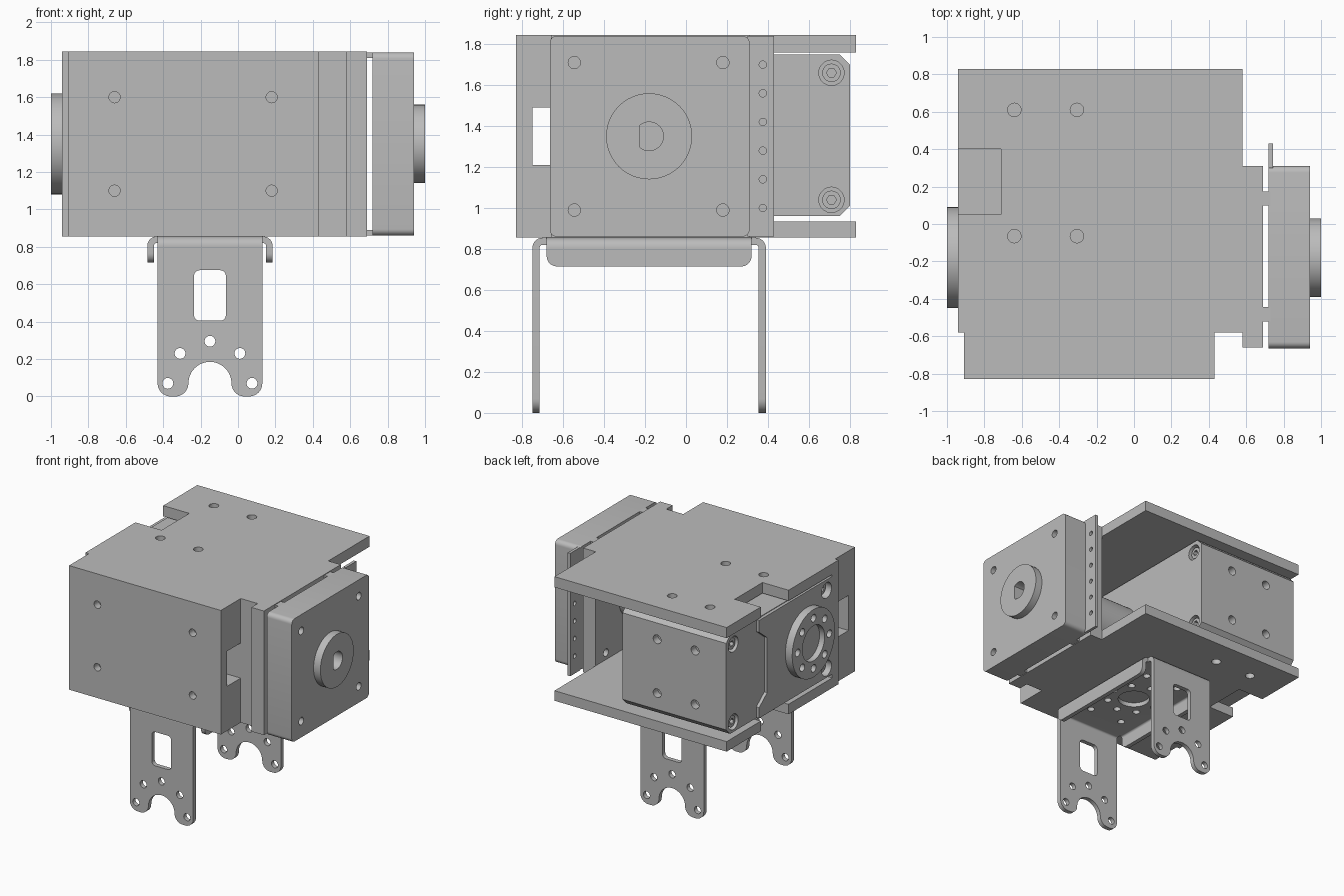
import bpy, bmesh
from math import cos, sin, radians

if "Cube" in bpy.data.objects:
    bpy.data.objects.remove(bpy.data.objects["Cube"])

grey = bpy.data.materials.new("plain_grey")
grey.use_nodes = True
COLOUR = (0.5, 0.5, 0.5, 1)
grey.diffuse_color = COLOUR
grey.node_tree.nodes["Principled BSDF"].inputs["Base Color"].default_value = COLOUR


# Outline helpers
def arc(u, v, r, a0, a1, n=8):
    angles = [radians(a0 + (a1 - a0) * i / n) for i in range(n + 1)]
    return [(u + r * cos(a), v + r * sin(a)) for a in angles]


def circle(u, v, r, n=32):
    return arc(u, v, r, 0, 360, n)[:-1]


def rect(u0, v0, u1, v1):
    return [(u0, v0), (u1, v0), (u1, v1), (u0, v1)]


def rounded(u0, v0, u1, v1, r, n=6):
    return (arc(u1 - r, v1 - r, r, 0, 90, n) + arc(u0 + r, v1 - r, r, 90, 180, n)
            + arc(u0 + r, v0 + r, r, 180, 270, n) + arc(u1 - r, v0 + r, r, 270, 360, n))


def channel(u0, u1, low, top, t, r):
    """Bent sheet: an upside-down U with rounded bends."""
    outer = [(u1, low)] + arc(u1 - r, top - r, r, 0, 90) + arc(u0 + r, top - r, r, 90, 180) + [(u0, low)]
    k = r - t
    inner = [(u0 + t, low)] + arc(u0 + r, top - r, k, 180, 90) + arc(u1 - r, top - r, k, 90, 0) + [(u1 - t, low)]
    return outer + inner


# Solid helpers: every solid is (outline, axis, start, end)
def to_mesh(name, solids):
    bm = bmesh.new()
    for outline, axis, a, b in solids:
        place = {"x": lambda u, v, t: (t, u, v),
                 "y": lambda u, v, t: (u, t, v),
                 "z": lambda u, v, t: (u, v, t)}[axis]
        lo = [bm.verts.new(place(u, v, a)) for u, v in outline]
        hi = [bm.verts.new(place(u, v, b)) for u, v in outline]
        bm.faces.new(lo)
        bm.faces.new(hi)
        for i in range(len(lo)):
            j = (i + 1) % len(lo)
            bm.faces.new((lo[i], lo[j], hi[j], hi[i]))
    bmesh.ops.recalc_face_normals(bm, faces=bm.faces)
    mesh = bpy.data.meshes.new(name)
    bm.to_mesh(mesh)
    bm.free()
    return mesh


def part(name, solids, cuts=(), bevel=0):
    ob = bpy.data.objects.new(name, to_mesh(name, solids))
    bpy.context.collection.objects.link(ob)
    cutter = None
    if bevel:
        mod = ob.modifiers.new("edge", "BEVEL")
        mod.width, mod.segments, mod.limit_method = bevel, 3, "ANGLE"
    if cuts:
        cutter = bpy.data.objects.new("cutter", to_mesh("cutter", cuts))
        bpy.context.collection.objects.link(cutter)
        mod = ob.modifiers.new("holes", "BOOLEAN")
        mod.object, mod.operation, mod.solver = cutter, "DIFFERENCE", "EXACT"
    if ob.modifiers:
        graph = bpy.context.evaluated_depsgraph_get()
        mesh = bpy.data.meshes.new_from_object(ob.evaluated_get(graph))
        ob.modifiers.clear()
        ob.data = mesh
    if cutter:
        bpy.data.objects.remove(cutter)
    ob.data.materials.clear()
    ob.data.materials.append(grey)
    for p in ob.data.polygons:
        p.use_smooth = True
    ob.data.set_sharp_from_angle(angle=radians(30))
    return ob


def holes(us, vs, r, axis, a, b):
    return [(circle(u, v, r, 20), axis, a, b) for u in us for v in vs]


LOW, TOP = 0.855, 1.845
AY, AZ = -0.18, 1.35      # main axis
BX = -0.15                # bracket centre

# Top and bottom plates, notched on one side
plate = [(-0.94, -0.58), (0.58, -0.58), (0.58, 0.83), (-0.94, 0.83),
         (-0.94, 0.4), (-0.71, 0.4), (-0.71, 0.05), (-0.94, 0.05)]
for name, z0, z1 in (("top_plate", 1.76, TOP), ("bottom_plate", LOW, 0.935)):
    part(name, [(plate, "z", z0, z1)],
         holes((-0.64, -0.305), (-0.065, 0.61), 0.036, "z", z0 - 0.1, z1 + 0.1))

# Front housing with a cable slot running through it
part("front_housing", [(rect(-0.91, LOW, 0.43, TOP), "y", -0.83, -0.58)],
     holes((-0.66, 0.18), (1.1, 1.6), 0.03, "y", -0.9, -0.77)
     + [(rect(-0.75, 1.21, -0.5, 1.49), "x", -1, 0.6)])
part("front_wall", [(rect(-0.94, LOW, 0.58, TOP), "y", -0.58, -0.5)])
part("side_wall", [(rect(-0.66, LOW, 0.31, TOP), "x", 0.58, 0.69)],
     holes((-0.545, 0.18), (0.99, 1.71), 0.03, "x", 0.5, 0.64))

# Side motor: spacers, body, drive disc and mounting strip
for y in (-0.52, 0.1):
    for z in (0.86, 1.81):
        part("spacer_tab", [(rect(y, z, y + 0.075, z + 0.03), "x", 0.68, 0.73)])
d_hole = (arc(AY, AZ, 0.07, -130, 130, 24), "x", 0.85, 1.1)
part("motor_body", [(rounded(-0.665, 0.86, 0.31, 1.84, 0.035), "x", 0.72, 0.94)],
     holes((-0.545, 0.18), (0.99, 1.71), 0.03, "x", 0.86, 1) + [d_hole])
part("drive_disc", [(circle(AY, AZ, 0.21, 48), "x", 0.93, 1)], [d_hole])
part("mounting_strip", [(rect(0.3, 0.86, 0.43, 1.84), "x", 0.72, 0.743)],
     holes((0.375,), [1 + 0.14 * i for i in range(6)], 0.018, "x", 0.6, 0.9))

# Servo with chamfered back corners, screw pockets and side holes
c = 0.05
servo = [(-0.5, 0.96), (0.8 - c, 0.96), (0.8, 0.96 + c), (0.8, 1.75 - c), (0.8 - c, 1.75), (-0.5, 1.75)]
screws = (-0.43, 0.71)
heights = (1.04, 1.66)
part("servo_body", [(servo, "x", -0.915, 0)],
     holes(screws, heights, 0.062, "x", -1, -0.86) + holes(screws, heights, 0.062, "x", -0.05, 0.1)
     + holes((-0.64, -0.305), (1.14, 1.57), 0.035, "y", 0.74, 0.9))
for y in screws:
    for z in heights:
        for x0, x1 in ((-0.9, -0.84), (-0.07, -0.015)):
            part("servo_screw", [(circle(y, z, 0.045, 20), "x", x0, x1)],
                 [(circle(y, z, 0.024, 6), "x", x0 - 0.03 if x0 < -0.5 else x1 - 0.03,
                   x0 + 0.03 if x0 < -0.5 else x1 + 0.03)])
cover = [(-0.5, 0.965), (0.42, 0.965), (0.42, 1.05), (0.32, 1.13), (0.32, 1.57),
         (0.42, 1.65), (0.42, 1.745), (-0.5, 1.745)]
part("servo_cover", [(cover, "x", -0.94, -0.91)],
     holes((-0.43,), heights, 0.062, "x", -1, -0.8))
ring = [(circle(AY + u, AZ + v, 0.03, 16), "x", -1.1, -0.96) for u, v in circle(0, 0, 0.2, 8)]
part("servo_horn", [(circle(AY, AZ, 0.27, 48), "x", -1, -0.93)],
     ring + [(circle(AY, AZ, 0.14), "x", -1.1, -0.955)])
part("servo_shaft", [(circle(AY, AZ, 0.2, 48), "x", -0.01, 0.59)])

# Bracket underneath: bent sheet with two legs and two side flanges
T = 0.035
base_holes = ([(circle(BX, AY, 0.12), "z", 0.7, 0.9)]
              + [(circle(BX + u, AY + v, 0.028, 16), "z", 0.7, 0.9) for u, v in circle(0, 0, 0.2, 8)]
              + holes((BX - 0.15, BX + 0.15), (AY - 0.33, AY + 0.33), 0.028, "z", 0.7, 0.9))
part("bracket_base", [(channel(-0.75, 0.39, 0.8, LOW, T, 0.05), "x", -0.43, 0.13)], base_holes)
part("bracket_fold", [(channel(-0.485, 0.185, 0.8, LOW, T, 0.05), "y", -0.68, 0.32)], base_holes)

flange = ([(0.32, 0.8), (-0.68, 0.8)] + arc(-0.63, 0.765, 0.05, 180, 270)
          + arc(0.27, 0.765, 0.05, 270, 360))
for name, x in (("right_flange", -0.485), ("left_flange", 0.185 - T)):
    part(name, [(flange, "x", x, x + T)])

# Half of the leg outline, mirrored about the bracket centre
half = ([(0.28, 0.8)] + arc(0.21, 0.07, 0.07, 0, -90) + arc(0.185, 0.07, 0.07, -90, -180)
        + arc(0, 0.07, 0.115, 0, 90, 12)[1:])
leg = [(BX + u, v) for u, v in half] + [(BX - u, v) for u, v in reversed(half[:-1])]
for name, y in (("front_leg", -0.75), ("back_leg", 0.39 - T)):
    a, b = y - 0.1, y + 0.1
    part(name, [(leg, "y", y, y + T)],
         [(rounded(BX - 0.085, 0.405, BX + 0.085, 0.675, 0.03), "y", a, b)]
         + holes((BX - 0.225, BX + 0.225), (0.07,), 0.029, "y", a, b)
         + holes((BX - 0.16, BX + 0.16), (0.23,), 0.029, "y", a, b)
         + holes((BX,), (0.295,), 0.029, "y", a, b))
